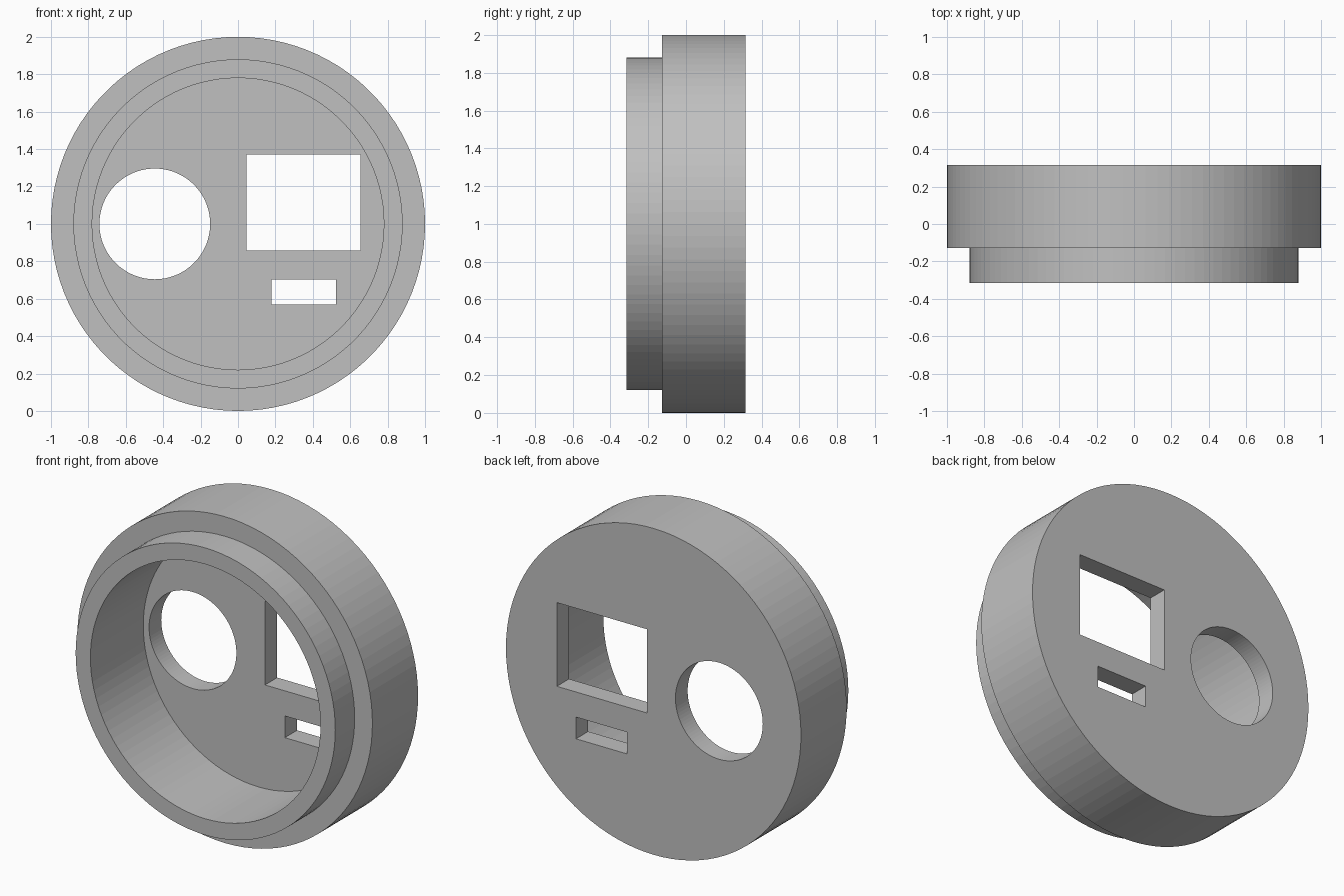
import bpy
import bmesh
from math import cos, sin, tau

cube = bpy.data.objects.get("Cube")
if cube:
    bpy.data.objects.remove(cube, do_unlink=True)

SEGMENTS = 100
CENTRE_Z = 1.0
FRONT, STEP, FLOOR, BACK = -0.315, -0.127, 0.197, 0.315

grey = bpy.data.materials.new("plain_grey")
grey.use_nodes = True
colour = (0.53, 0.53, 0.53, 1)
grey.diffuse_color = colour
grey.node_tree.nodes["Principled BSDF"].inputs["Base Color"].default_value = colour


def lathe(name, profile, x=0.0, z=CENTRE_Z, segments=SEGMENTS):
    """Turn (radius, y) points about a front-to-back axis and cap both ends."""
    bm = bmesh.new()
    rings = [[bm.verts.new((x + r * cos(tau * i / segments), y,
                            z + r * sin(tau * i / segments)))
              for i in range(segments)] for r, y in profile]
    for a, b in zip(rings, rings[1:]):
        for i in range(segments):
            j = (i + 1) % segments
            bm.faces.new((a[i], a[j], b[j], b[i]))
    bm.faces.new(rings[0])
    bm.faces.new(rings[-1])
    return finish(name, bm)


def box(name, x0, x1, z0, z1, y0, y1):
    bm = bmesh.new()
    bmesh.ops.create_cube(bm, size=1)
    for v in bm.verts:
        v.co = (x1 if v.co.x > 0 else x0,
                y1 if v.co.y > 0 else y0,
                z1 if v.co.z > 0 else z0)
    return finish(name, bm)


def finish(name, bm):
    bmesh.ops.recalc_face_normals(bm, faces=bm.faces)
    mesh = bpy.data.meshes.new(name)
    bm.to_mesh(mesh)
    bm.free()
    mesh.materials.append(grey)
    obj = bpy.data.objects.new(name, mesh)
    bpy.context.collection.objects.link(obj)
    return obj


# Cup-shaped housing: recess floor, lip, stepped rim, outer wall, back plate
housing = lathe("round_housing", [
    (0.78, FLOOR), (0.78, FRONT), (0.88, FRONT),
    (0.88, STEP), (1.0, STEP), (1.0, BACK)])

# Openings through the back plate
near, far = FLOOR - 0.05, BACK + 0.05
cutters = [
    lathe("round_hole_cutter", [(0.296, near), (0.296, far)], x=-0.445),
    box("window_cutter", 0.045, 0.655, 0.857, 1.37, near, far),
    box("slot_cutter", 0.18, 0.525, 0.57, 0.703, near, far),
]
for cutter in cutters:
    cutter.hide_render = True
    cut = housing.modifiers.new(cutter.name, "BOOLEAN")
    cut.operation = "DIFFERENCE"
    cut.solver = "EXACT"
    cut.object = cutter

# Keep the cut result and discard the cutters
bpy.context.view_layer.update()
depsgraph = bpy.context.evaluated_depsgraph_get()
result = bpy.data.meshes.new_from_object(housing.evaluated_get(depsgraph))
housing.modifiers.clear()
housing.data = result
for cutter in cutters:
    bpy.data.objects.remove(cutter, do_unlink=True)
